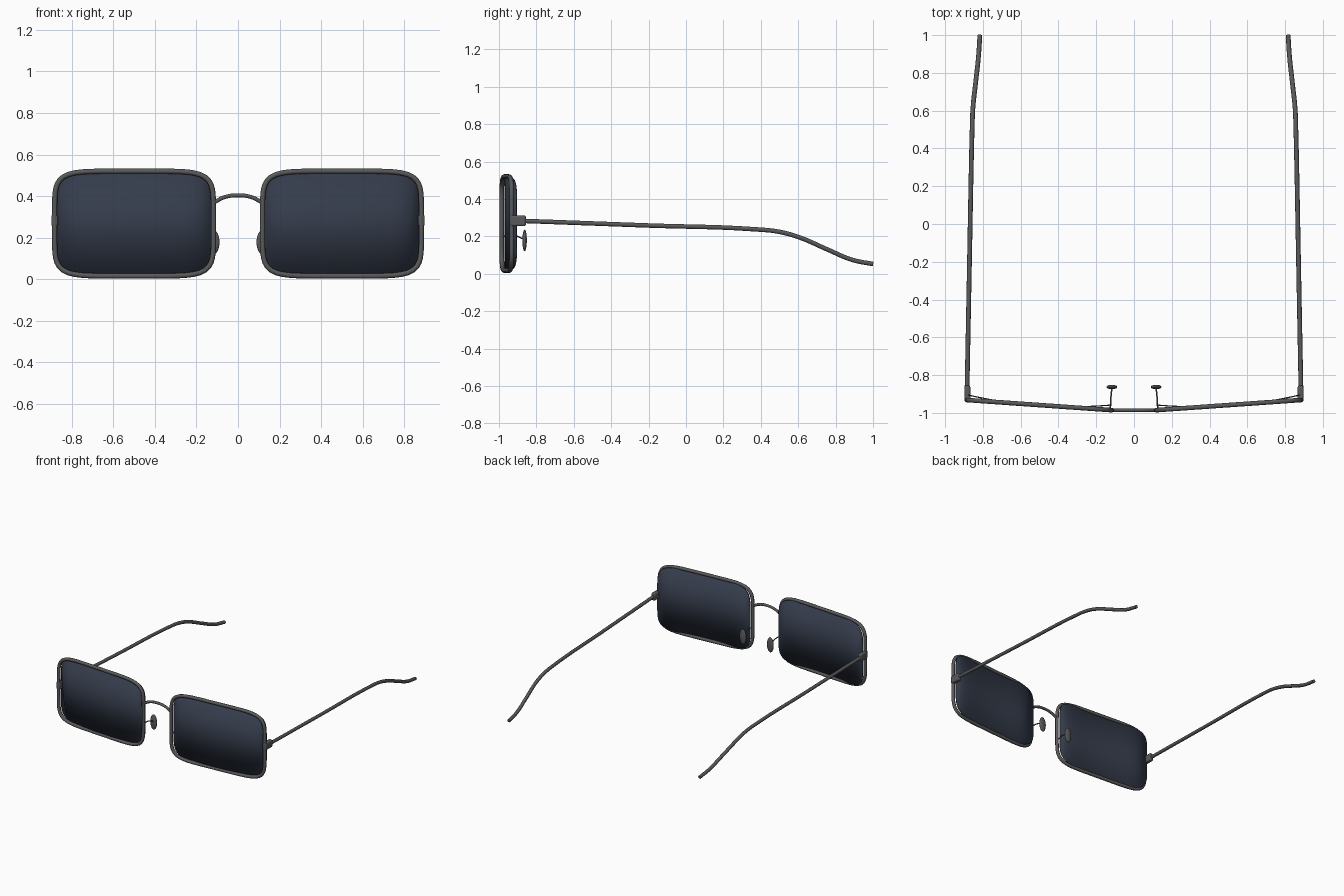
import bpy
import bmesh
import math

if "Cube" in bpy.data.objects:
    bpy.data.objects.remove(bpy.data.objects["Cube"])


def make_material(name, color):
    m = bpy.data.materials.new(name)
    m.use_nodes = True
    m.diffuse_color = color
    m.node_tree.nodes["Principled BSDF"].inputs["Base Color"].default_value = color
    return m


METAL = make_material("grey metal", (0.10, 0.10, 0.105, 1))
GLASS = make_material("dark blue glass", (0.035, 0.045, 0.07, 1))

CX, CZ = 0.5, 0.268       # centre of one lens opening
HALF_W, HALF_H = 0.382, 0.252
POWER = 6                 # squareness of the rounded outline


def rim_y(x):
    """Front face sweeps back toward the temples."""
    return -0.986 + (x - 0.11) * 0.07


def finish(obj, mat):
    obj.data.materials.clear()
    obj.data.materials.append(mat)
    bpy.ops.object.select_all(action="DESELECT")
    obj.select_set(True)
    bpy.context.view_layer.objects.active = obj
    bpy.ops.object.shade_smooth_by_angle(angle=math.radians(40))
    return obj


def tube(name, points, radius, closed=False, smooth_path=True):
    """Round wire along a path, turned into a mesh."""
    curve = bpy.data.curves.new(name, "CURVE")
    curve.dimensions = "3D"
    curve.bevel_depth = radius
    curve.bevel_resolution = 3
    curve.use_fill_caps = True
    curve.resolution_u = 6
    spline = curve.splines.new("BEZIER" if smooth_path else "POLY")
    if smooth_path:
        spline.bezier_points.add(len(points) - 1)
        for bp, p in zip(spline.bezier_points, points):
            bp.co = p
            bp.handle_left_type = bp.handle_right_type = "AUTO"
    else:
        spline.points.add(len(points) - 1)
        for sp, p in zip(spline.points, points):
            sp.co = (*p, 1)
    spline.use_cyclic_u = closed
    obj = bpy.data.objects.new(name, curve)
    bpy.context.collection.objects.link(obj)
    bpy.ops.object.select_all(action="DESELECT")
    obj.select_set(True)
    bpy.context.view_layer.objects.active = obj
    bpy.ops.object.convert(target="MESH")
    return finish(bpy.context.object, METAL)


def rim(name, side):
    pts = []
    count = 96
    for i in range(count):
        a = 2 * math.pi * i / count
        c, s = math.cos(a), math.sin(a)
        r = (abs(c) ** POWER + abs(s) ** POWER) ** (-1 / POWER)
        x = CX + HALF_W * r * c
        pts.append((side * x, rim_y(x), CZ + HALF_H * r * s))
    return tube(name, pts, 0.0125, closed=True, smooth_path=False)


def lens(name, side):
    """Sheet curved across its width, so its ends sit behind the rim."""
    bm = bmesh.new()
    columns = 48
    previous = None
    for i in range(columns + 1):
        u = -0.9999 * math.cos(math.pi * i / columns)
        x = CX + (HALF_W - 0.003) * u
        h = (HALF_H - 0.003) * (1 - abs(u) ** POWER) ** (1 / POWER)
        y = rim_y(x) - 0.003 + 0.03 * u * u
        pair = [bm.verts.new((side * x, y, CZ + k * h)) for k in (-1, 1)]
        if previous:
            bm.faces.new((previous[0], pair[0], pair[1], previous[1]))
        previous = pair
    bmesh.ops.recalc_face_normals(bm, faces=bm.faces)
    mesh = bpy.data.meshes.new(name)
    bm.to_mesh(mesh)
    bm.free()
    obj = bpy.data.objects.new(name, mesh)
    bpy.context.collection.objects.link(obj)
    mod = obj.modifiers.new("thickness", "SOLIDIFY")
    mod.thickness = 0.006
    mod.offset = 0
    return finish(obj, GLASS)


def hinge(name, side):
    bpy.ops.mesh.primitive_cube_add(size=1, location=(side * 0.882, -0.899, 0.283))
    obj = bpy.context.object
    obj.name = name
    obj.scale = (0.032, 0.086, 0.058)
    bpy.ops.object.transform_apply(location=False, rotation=False, scale=True)
    mod = obj.modifiers.new("rounding", "BEVEL")
    mod.width = 0.01
    mod.segments = 3
    return finish(obj, METAL)


def nose_pad(name, side):
    bpy.ops.mesh.primitive_uv_sphere_add(segments=24, ring_count=16, radius=1,
                                         location=(side * 0.117, -0.863, 0.178))
    obj = bpy.context.object
    obj.name = name
    obj.scale = (0.028, 0.012, 0.058)
    bpy.ops.object.transform_apply(location=False, rotation=False, scale=True)
    return finish(obj, METAL)


# Temple path: straight arm, then a bend down and inward behind the ear
TEMPLE = [(0.884, -0.88, 0.283), (0.871, -0.2, 0.258), (0.86, 0.38, 0.237),
          (0.857, 0.5, 0.224), (0.853, 0.61, 0.193), (0.837, 0.76, 0.128),
          (0.823, 0.89, 0.074), (0.816, 1.0, 0.052)]
PAD_ARM = [(0.125, -0.978, 0.2), (0.123, -0.93, 0.207), (0.117, -0.866, 0.185)]

for label, side in (("left", 1), ("right", -1)):
    rim(label + "_rim", side)
    lens(label + "_lens", side)
    hinge(label + "_hinge", side)
    nose_pad(label + "_nose_pad", side)
    tube(label + "_temple", [(side * x, y, z) for x, y, z in TEMPLE], 0.0125)
    tube(label + "_pad_arm", [(side * x, y, z) for x, y, z in PAD_ARM], 0.004)

# Arched bridge between the rims
tube("bridge", [(-0.115, -0.986, 0.37), (-0.065, -0.986, 0.395), (0, -0.986, 0.404),
                (0.065, -0.986, 0.395), (0.115, -0.986, 0.37)], 0.01)
